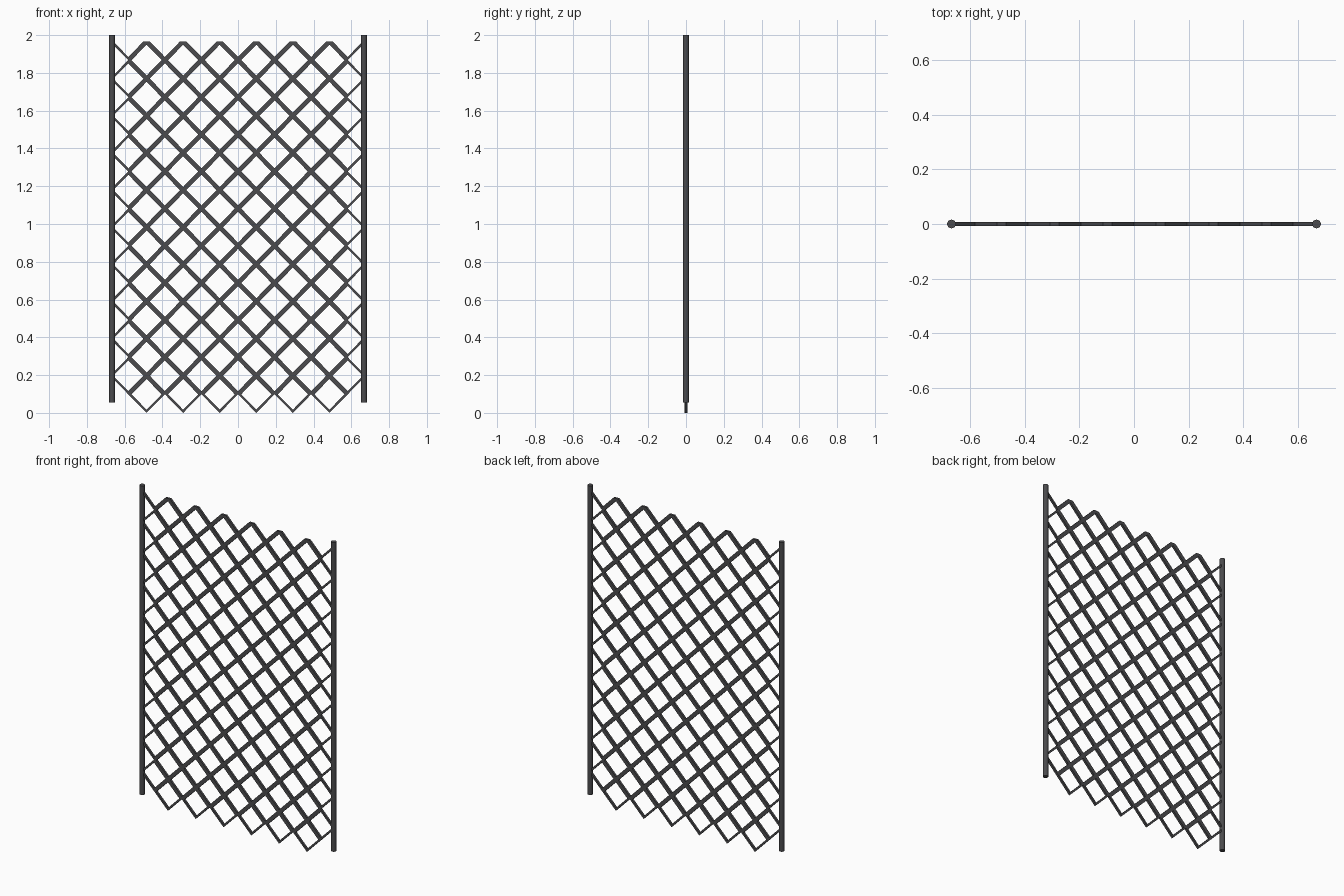
import bpy, bmesh, math

if "Cube" in bpy.data.objects:
    bpy.data.objects.remove(bpy.data.objects["Cube"])

HX, HZ = 0.0968, 0.0983      # half width / half height of one mesh cell
W, D = 0.012, 0.007          # wire width in the mesh plane, half depth in y

mat = bpy.data.materials.new("dark_steel")
mat.diffuse_color = (0.07, 0.07, 0.075, 1)
mat.use_nodes = True
mat.node_tree.nodes["Principled BSDF"].inputs["Base Color"].default_value = mat.diffuse_color


def wire_cell(bm, cx, cz, half=False):
    # Mitred diamond loop of square wire; half keeps only the lower V
    dirs = [(-1, 0), (0, -1), (1, 0)] + ([] if half else [(0, 1)])
    inset = W * math.sqrt(2)
    rings = []
    for dx, dz in dirs:
        rings.append([bm.verts.new((cx + dx * (HX - o), y, cz + dz * (HZ - o)))
                      for o, y in ((0, -D), (0, D), (inset, D), (inset, -D))])
    n = len(rings)
    for k in range(n - 1 if half else n):
        a, b = rings[k], rings[(k + 1) % n]
        for i in range(4):
            j = (i + 1) % 4
            bm.faces.new((a[i], a[j], b[j], b[i]))
    if half:
        bm.faces.new(rings[0])
        bm.faces.new(rings[-1])


# Wire mesh: two interleaved sets of diamond cells
bm = bmesh.new()
for row in range(10):
    for i in (-5, -3, -1, 1, 3, 5):
        wire_cell(bm, i * HX, (2 * row + 1) * HZ)
    for i in (-6, -4, -2, 0, 2, 4, 6):
        wire_cell(bm, i * HX, (2 * row + 2) * HZ, half=(row == 9))
bmesh.ops.recalc_face_normals(bm, faces=bm.faces)
me = bpy.data.meshes.new("wire_mesh")
bm.to_mesh(me)
bm.free()
me.materials.append(mat)
wire = bpy.data.objects.new("wire_mesh", me)
bpy.context.collection.objects.link(wire)

# Side posts
Z0, Z1 = 0.054, 2.0
for name, s in (("left_post", -1), ("right_post", 1)):
    bpy.ops.mesh.primitive_cylinder_add(vertices=16, radius=0.016, depth=Z1 - Z0,
                                        location=(s * 0.667, 0, (Z0 + Z1) / 2))
    post = bpy.context.object
    post.name = name
    post.data.materials.append(mat)
    bpy.ops.object.shade_smooth_by_angle(angle=math.radians(50))
